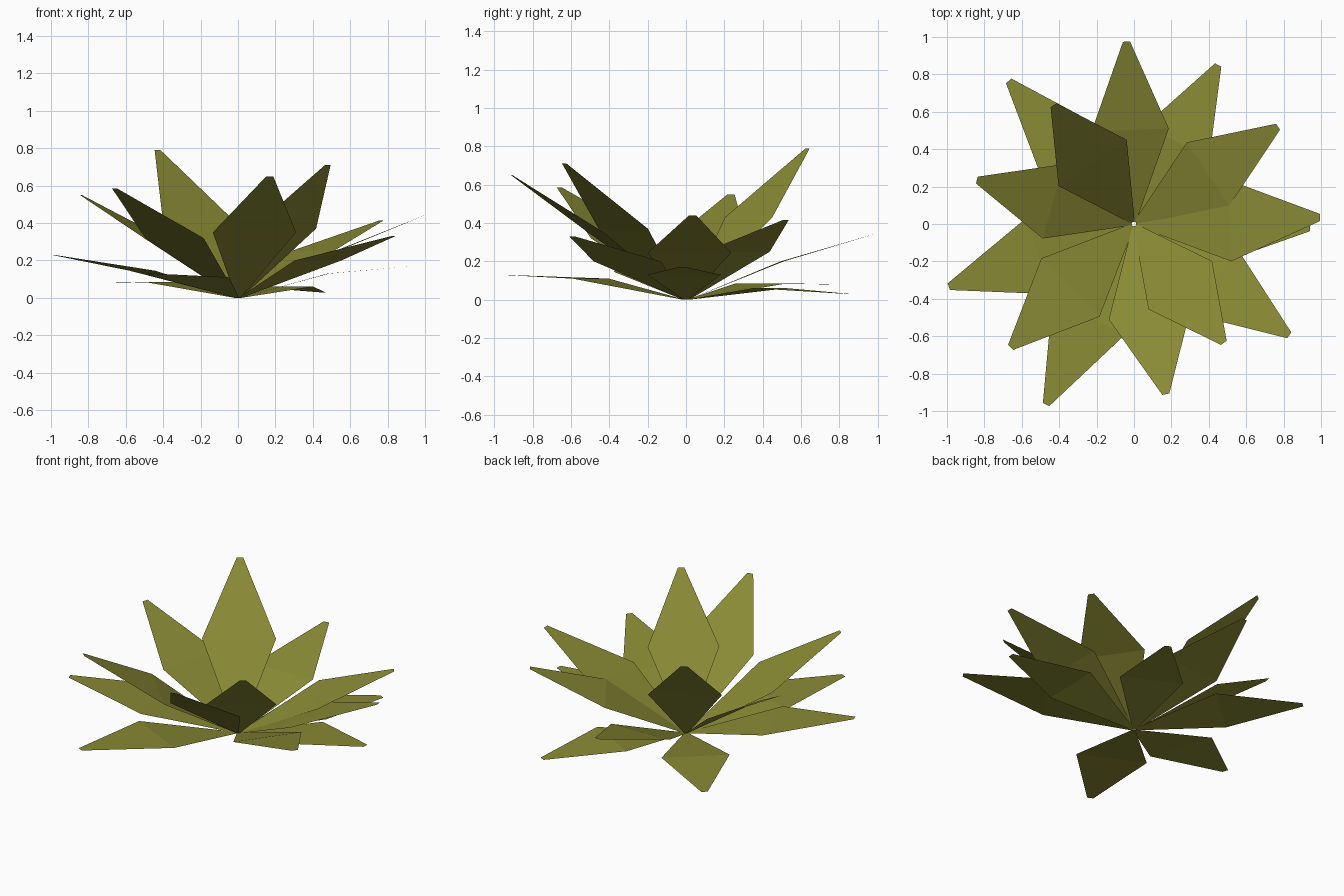
import bpy
from mathutils import Vector

if "Cube" in bpy.data.objects:
    bpy.data.objects.remove(bpy.data.objects["Cube"])

green = bpy.data.materials.new("olive_green")
green.diffuse_color = (0.25, 0.255, 0.035, 1)
green.use_nodes = True
green.node_tree.nodes["Principled BSDF"].inputs["Base Color"].default_value = green.diffuse_color

# Each leaf: tip x, y, z and height of its widest point
LEAVES = [
    (-0.04, 0.975, 0.34, 0.20),
    (0.45, 0.85, 0.03, 0.06),
    (0.77, 0.52, 0.415, 0.25),
    (0.995, 0.035, 0.44, 0.245),
    (0.83, -0.595, 0.33, 0.20),
    (0.48, -0.635, 0.71, 0.37),
    (0.17, -0.91, 0.65, 0.35),
    (-0.47, -0.965, 0.13, 0.11),
    (-0.66, -0.66, 0.585, 0.32),
    (-0.99, -0.335, 0.23, 0.145),
    (-0.84, 0.235, 0.55, 0.31),
    (-0.43, 0.635, 0.79, 0.43),
    (-0.67, 0.765, 0.08, 0.085),
    (0.94, -0.02, 0.17, 0.13),
]


def leaf(i, x, y, z, mid_z):
    """Flat two-panel blade: narrow base, wide middle, blunt tip."""
    tip = Vector((x, y, z))
    out = Vector((x, y, 0))
    side = Vector((-y, x, 0)).normalized()
    mid = out * 0.515 + Vector((0, 0, mid_z))
    rows = [(out.normalized() * 0.012, 0.012),
            (mid, 0.2 * tip.length),
            (tip, 0.019)]
    verts = []
    for centre, half in rows:
        verts += [centre - side * half, centre + side * half]
    mesh = bpy.data.meshes.new(f"leaf_{i}")
    mesh.from_pydata(verts, [], [(0, 2, 3, 1), (2, 4, 5, 3)])
    mesh.materials.append(green)
    bpy.context.collection.objects.link(bpy.data.objects.new(f"leaf_{i}", mesh))


# Rosette of leaves
for i, data in enumerate(LEAVES, 1):
    leaf(i, *data)
